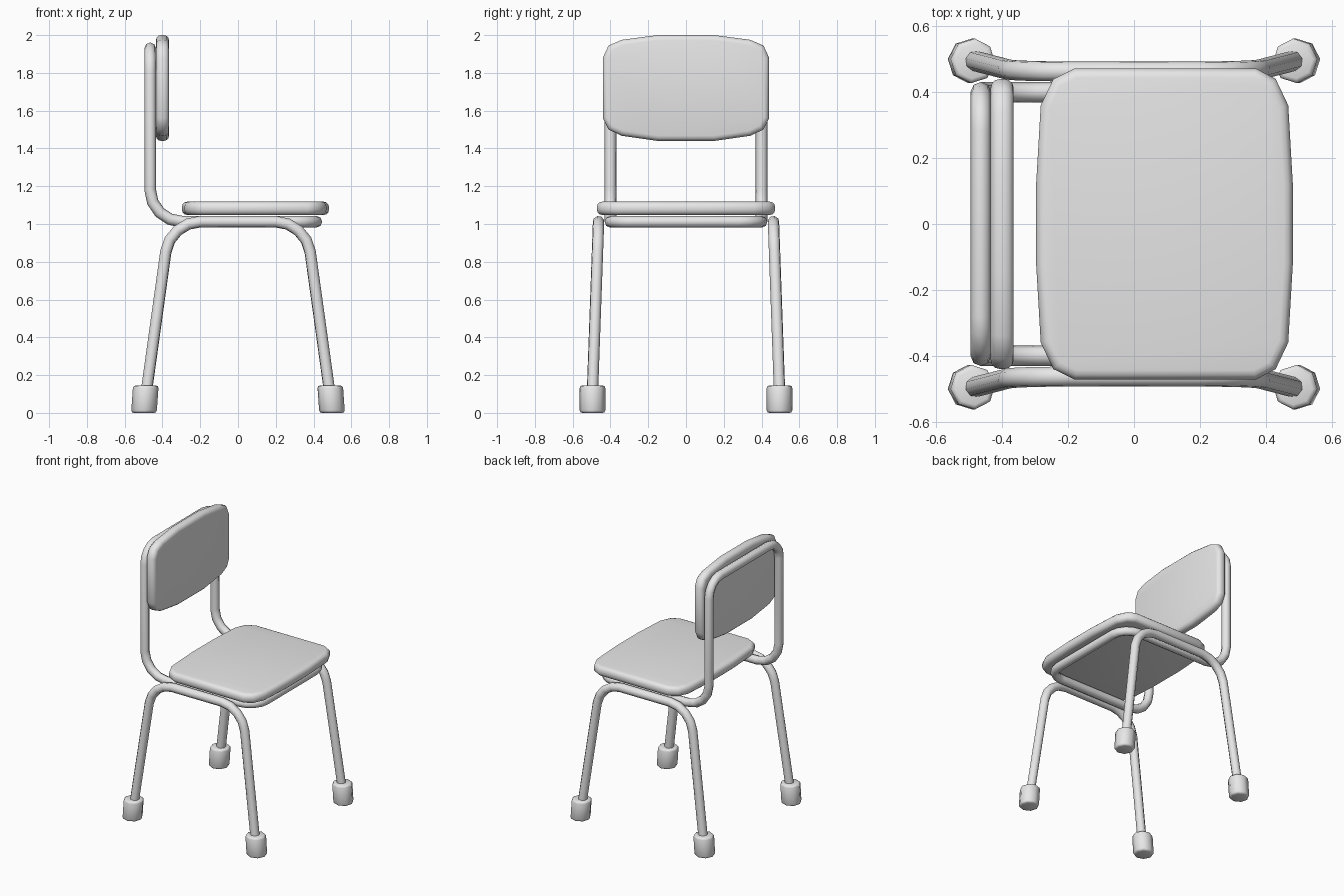
import bpy, bmesh, math
from mathutils import Vector, Matrix, geometry

cube = bpy.data.objects.get("Cube")
if cube:
    bpy.data.objects.remove(cube, do_unlink=True)

grey = bpy.data.materials.new("plain_grey")
grey.use_nodes = True
grey.diffuse_color = (0.8, 0.8, 0.8, 1)
grey.node_tree.nodes["Principled BSDF"].inputs["Base Color"].default_value = (0.8, 0.8, 0.8, 1)


def select(obj):
    bpy.ops.object.select_all(action='DESELECT')
    obj.select_set(True)
    bpy.context.view_layer.objects.active = obj


def finish(obj, angle):
    obj.data.materials.clear()
    obj.data.materials.append(grey)
    select(obj)
    bpy.ops.object.shade_smooth_by_angle(angle=math.radians(angle))


def mesh_object(name, bm, angle):
    bmesh.ops.recalc_face_normals(bm, faces=bm.faces)
    mesh = bpy.data.meshes.new(name)
    bm.to_mesh(mesh)
    bm.free()
    obj = bpy.data.objects.new(name, mesh)
    bpy.context.collection.objects.link(obj)
    finish(obj, angle)


def tube(name, corners, closed):
    """Bent tube through (point, bend length) corners."""
    pts = []
    count = len(corners)
    for i, (p, bend) in enumerate(corners):
        p = Vector(p)
        if not bend:
            pts.append(p)
            continue
        a = (Vector(corners[i - 1][0]) - p).normalized() * bend
        b = (Vector(corners[(i + 1) % count][0]) - p).normalized() * bend
        pts += geometry.interpolate_bezier(p + a, p + a * 0.45, p + b * 0.45, p + b, 5)
    curve = bpy.data.curves.new(name, 'CURVE')
    curve.dimensions = '3D'
    curve.bevel_depth = 0.031
    curve.bevel_resolution = 2
    spline = curve.splines.new('POLY')
    spline.points.add(len(pts) - 1)
    for sp, p in zip(spline.points, pts):
        sp.co = (*p, 1)
    spline.use_cyclic_u = closed
    obj = bpy.data.objects.new(name, curve)
    bpy.context.collection.objects.link(obj)
    select(obj)
    bpy.ops.object.convert(target='MESH')
    finish(bpy.context.view_layer.objects.active, 60)


def cushion(name, half_outline, place, thickness):
    """Soft-edged panel; half_outline holds (along, side) points, mirrored across."""
    outline = half_outline + [(u, -v) for u, v in reversed(half_outline)]
    bm = bmesh.new()
    face = bm.faces.new([bm.verts.new(place(u, v)) for u, v in outline])
    moved = bmesh.ops.extrude_face_region(bm, geom=[face])["geom"]
    bmesh.ops.translate(bm, vec=thickness, verts=[g for g in moved if isinstance(g, bmesh.types.BMVert)])
    bmesh.ops.recalc_face_normals(bm, faces=bm.faces)
    rims = [e for e in bm.edges if e.calc_face_angle(0) > math.radians(60)]
    bmesh.ops.bevel(bm, geom=rims, offset=0.028, segments=3, profile=0.5, affect='EDGES')
    mesh_object(name, bm, 60)


# Seat and backrest
cushion("seat",
        [(-0.297, 0.12), (-0.283, 0.36), (-0.245, 0.44), (-0.18, 0.472),
         (0.37, 0.472), (0.43, 0.44), (0.468, 0.36), (0.482, 0.12)],
        lambda u, v: (u, v, 1.048), (0, 0, 0.07))
cushion("backrest",
        [(1.44, 0.15), (1.467, 0.34), (1.50, 0.41), (1.56, 0.44),
         (1.88, 0.44), (1.945, 0.41), (1.975, 0.34), (2.0, 0.15)],
        lambda u, v: (-0.435, v, u), (0.07, 0, 0))

# One closed tube carries both cushions
side = [((-0.465, 0.4, 1.93), 0.12), ((-0.465, 0.4, 1.012), 0.17), ((0.415, 0.4, 1.012), 0.12)]
other = [((x, -y, z), b) for (x, y, z), b in reversed(side)]
tube("support_frame", side + other, True)

# Leg hoops with capped feet
for s, word in ((1, "left"), (-1, "right")):
    hoop = [((0.488, 0.496 * s, 0.09), 0), ((0.36, 0.463 * s, 1.012), 0.16)]
    hoop += [((-x, y, z), b) for (x, y, z), b in reversed(hoop)]
    tube(word + "_leg_hoop", hoop, False)
    for f, end in ((1, "front"), (-1, "back")):
        bm = bmesh.new()
        bmesh.ops.create_cone(bm, cap_ends=True, segments=8, radius1=0.068, radius2=0.068, depth=0.145,
                              matrix=Matrix.Rotation(math.radians(5 * f * s), 4, 'Z'))
        rims = [e for e in bm.edges if abs(e.verts[0].co.z - e.verts[1].co.z) < 0.01]
        bmesh.ops.bevel(bm, geom=rims, offset=0.013, segments=2, profile=0.5, affect='EDGES')
        for v in bm.verts:
            lean = -0.07 * v.co.z
            v.co += Vector(((0.493 + lean) * f, 0.495 * s, 0.0725))
        mesh_object(f"{end}_{word}_foot", bm, 50)
